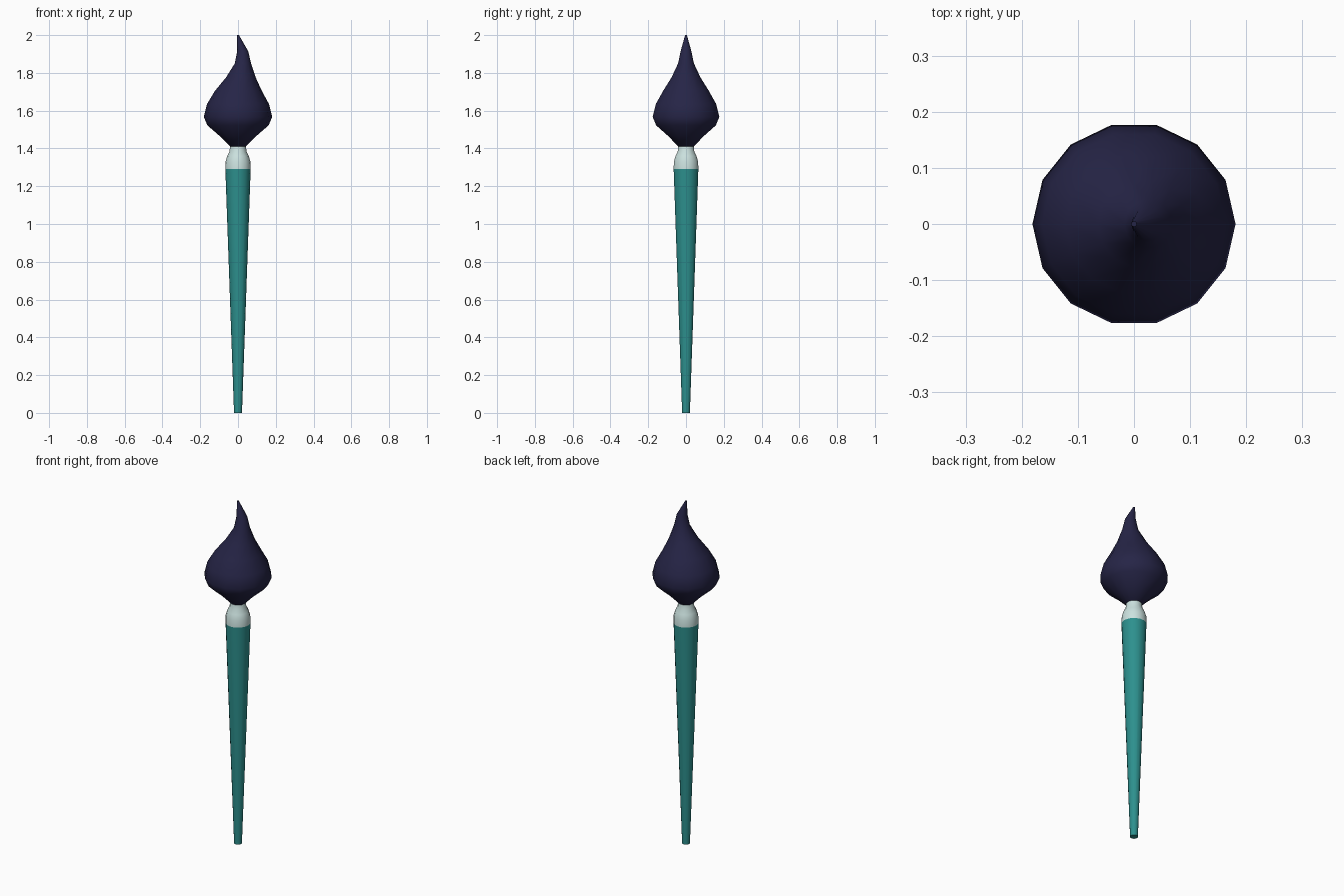
import bpy
import bmesh
from math import cos, sin, tau, radians

SIDES = 14

cube = bpy.data.objects.get("Cube")
if cube:
    bpy.data.objects.remove(cube, do_unlink=True)


def make_material(name, color):
    mat = bpy.data.materials.new(name)
    mat.use_nodes = True
    mat.diffuse_color = (*color, 1)
    bsdf = next(n for n in mat.node_tree.nodes if n.type == "BSDF_PRINCIPLED")
    bsdf.inputs["Base Color"].default_value = (*color, 1)
    return mat


def loft(name, rings, mat, angle=40):
    """Stack round sections given as (height, radius, sideways shift)."""
    bm = bmesh.new()
    loops = [[bm.verts.new((dx + r * cos(tau * i / SIDES), r * sin(tau * i / SIDES), z))
              for i in range(SIDES)] for z, r, dx in rings]
    for low, high in zip(loops, loops[1:]):
        for i in range(SIDES):
            j = (i + 1) % SIDES
            bm.faces.new((low[i], low[j], high[j], high[i]))
    bm.faces.new(loops[0][::-1])
    bm.faces.new(loops[-1])
    mesh = bpy.data.meshes.new(name)
    bm.to_mesh(mesh)
    bm.free()
    mesh.materials.append(mat)
    obj = bpy.data.objects.new(name, mesh)
    bpy.context.collection.objects.link(obj)
    bpy.ops.object.select_all(action="DESELECT")
    obj.select_set(True)
    bpy.context.view_layer.objects.active = obj
    bpy.ops.object.shade_smooth_by_angle(angle=radians(angle))
    return obj


teal = make_material("teal paint", (0.026, 0.28, 0.27))
silver = make_material("pale metal", (0.6, 0.76, 0.74))
navy = make_material("dark navy hair", (0.019, 0.018, 0.062))

# Tapered handle
loft("handle", [(0, 0.021, 0), (1.29, 0.067, 0)], teal)

# Metal collar narrowing into the hair
loft("ferrule", [(1.29, 0.067, 0), (1.33, 0.066, 0), (1.36, 0.057, 0),
                 (1.385, 0.045, 0), (1.415, 0.042, 0)], silver)

# Teardrop hair with a tip that leans sideways
loft("bristles", [(1.405, 0.037, 0), (1.465, 0.096, 0), (1.522, 0.162, 0),
                  (1.567, 0.181, 0), (1.635, 0.164, 0), (1.705, 0.124, 0.002),
                  (1.775, 0.079, 0.015), (1.85, 0.043, 0.026),
                  (1.915, 0.029, 0.025), (2.0, 0.005, 0)], navy, 60)
